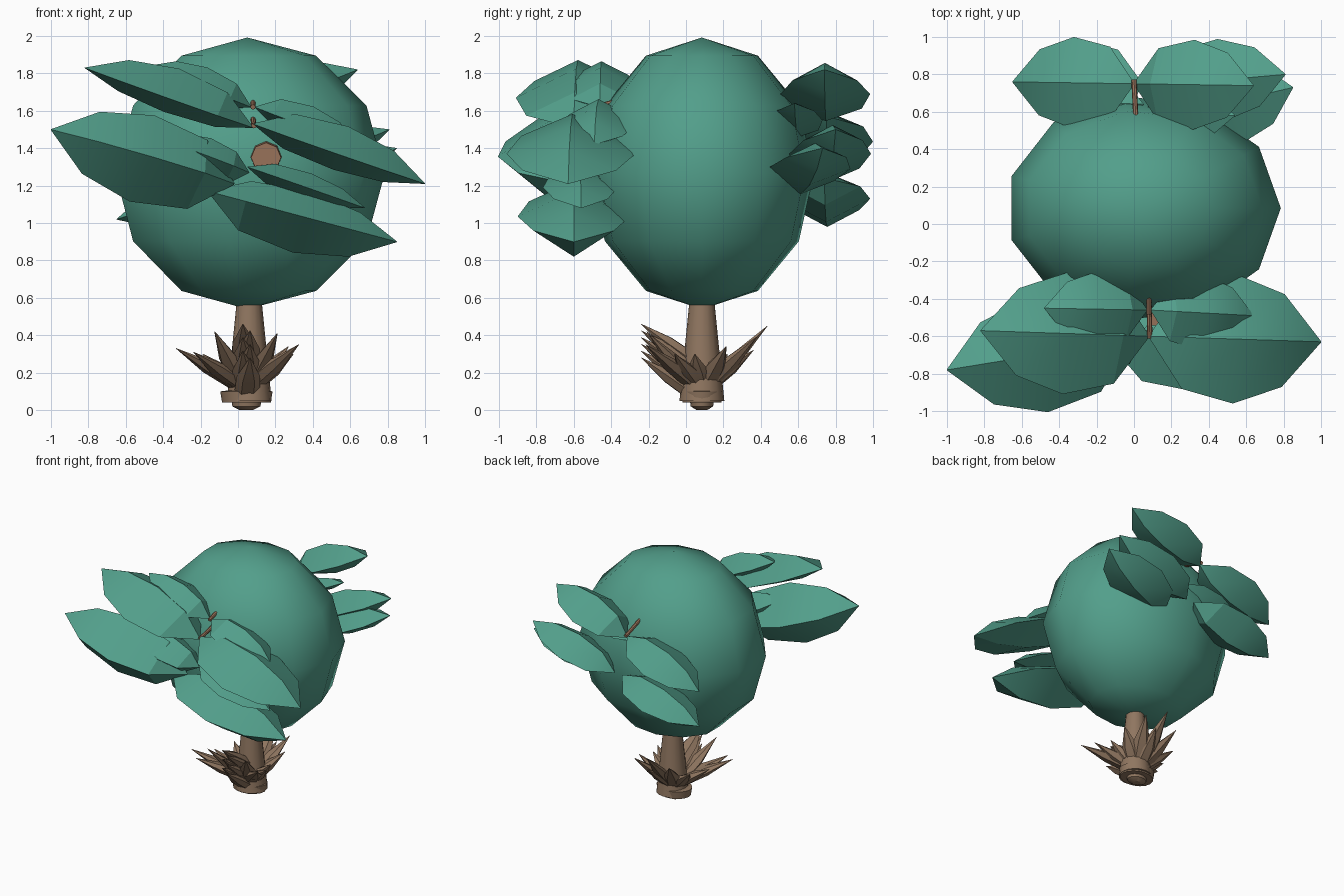
import bpy, math
from mathutils import Vector

if "Cube" in bpy.data.objects:
    bpy.data.objects.remove(bpy.data.objects["Cube"])


def material(name, rgb):
    m = bpy.data.materials.new(name)
    m.diffuse_color = (*rgb, 1)
    m.use_nodes = True
    m.node_tree.nodes["Principled BSDF"].inputs["Base Color"].default_value = m.diffuse_color
    return m


GREEN = material("leaf green", (0.085, 0.345, 0.257))
BROWN = material("bark brown", (0.28, 0.183, 0.118))
TWIG = material("twig brown", (0.33, 0.175, 0.105))


def mesh_object(name, verts, faces, mat, angle=30):
    me = bpy.data.meshes.new(name)
    me.from_pydata([tuple(v) for v in verts], [], faces)
    me.materials.append(mat)
    ob = bpy.data.objects.new(name, me)
    bpy.context.collection.objects.link(ob)
    bpy.ops.object.select_all(action='DESELECT')
    bpy.context.view_layer.objects.active = ob
    ob.select_set(True)
    bpy.ops.object.mode_set(mode='EDIT')
    bpy.ops.mesh.select_all(action='SELECT')
    bpy.ops.mesh.normals_make_consistent(inside=False)
    bpy.ops.object.mode_set(mode='OBJECT')
    bpy.ops.object.shade_smooth_by_angle(angle=math.radians(angle))
    return ob


def loft(name, rings, mat, angle=30):
    """Skin equal-length rings of points and cap both ends."""
    n = len(rings[0])
    verts = [p for r in rings for p in r]
    faces = [(k * n + i, k * n + (i + 1) % n, (k + 1) * n + (i + 1) % n, (k + 1) * n + i)
             for k in range(len(rings) - 1) for i in range(n)]
    faces += [tuple(range(n)), tuple((len(rings) - 1) * n + i for i in range(n))]
    return mesh_object(name, verts, faces, mat, angle)


def frame(a, b):
    d = (b - a).normalized()
    s = d.cross(Vector((0, 0, 1))).normalized()
    return s, s.cross(d).normalized()


def leaf(name, base, tip, half_width, up, down):
    """Lens-shaped leaf with sharp rim and a ridge above and below."""
    a, b = Vector(base), Vector(tip)
    s, u = frame(a, b)
    rings = []
    for t, w in ((0, 0.02), (0.2, 0.8), (0.5, 1), (0.78, 0.72), (1, 0.01)):
        c = a.lerp(b, t)
        rings.append([c + s * w * half_width, c + u * w * up,
                      c - s * w * half_width, c - u * w * down])
    return loft(name, rings, GREEN, 25)


def rod(name, a, b, r0, r1, mat, sides=8):
    a, b = Vector(a), Vector(b)
    s, u = frame(a, b)
    ang = [2 * math.pi * i / sides for i in range(sides)]
    rings = [[c + s * r * math.cos(t) + u * r * math.sin(t) for t in ang]
             for c, r in ((a, r0), (b, r1))]
    return loft(name, rings, mat, 40)


# Crown: coarse smooth ball, narrower front to back, one corner facing +x
bpy.ops.mesh.primitive_uv_sphere_add(segments=11, ring_count=6, radius=1, location=(0.05, 0.085, 1.266))
crown = bpy.context.object
crown.name = "crown"
crown.data.materials.append(GREEN)
for v in crown.data.vertices:
    x, y, z = v.co
    v.co = (0.735 * y, -0.605 * x, 0.726 * z)
bpy.ops.object.shade_smooth()

# Leaves: base, tip, half width, rise above rim, drop below rim
front = [
    ((0.08, -0.60, 1.51), (-0.82, -0.57, 1.83), 0.325, 0.165, 0.08),
    ((0.08, -0.60, 1.53), (1.00, -0.63, 1.21), 0.345, 0.155, 0.09),
    ((0.07, -0.46, 1.62), (-0.48, -0.45, 1.84), 0.20, 0.11, 0.07),
    ((0.09, -0.46, 1.62), (0.64, -0.49, 1.42), 0.20, 0.11, 0.07),
    ((-0.02, -0.62, 1.21), (-1.00, -0.78, 1.50), 0.31, 0.23, 0.25),
    ((-0.16, -0.60, 1.17), (0.85, -0.60, 0.90), 0.30, 0.14, 0.20),
    ((0.06, -0.58, 1.27), (-0.42, -0.62, 1.45), 0.20, 0.10, 0.14),
    ((0.05, -0.57, 1.30), (0.68, -0.56, 1.08), 0.20, 0.08, 0.07),
]
back = [
    ((0.00, 0.75, 1.56), (0.64, 0.74, 1.82), 0.24, 0.14, 0.09),
    ((0.00, 0.75, 1.57), (-0.65, 0.76, 1.30), 0.245, 0.11, 0.09),
    ((0.12, 0.74, 1.24), (0.81, 0.80, 1.50), 0.22, 0.12, 0.10),
    ((0.05, 0.74, 1.24), (-0.65, 0.76, 1.02), 0.235, 0.10, 0.13),
    ((0.20, 0.58, 1.18), (0.85, 0.73, 1.40), 0.23, 0.11, 0.09),
    ((0.05, 0.60, 1.46), (0.54, 0.58, 1.64), 0.14, 0.06, 0.05),
    ((0.05, 0.64, 1.44), (-0.42, 0.66, 1.27), 0.14, 0.06, 0.05),
]
for side, group in (("front", front), ("back", back)):
    for i, spec in enumerate(group):
        leaf(f"{side}_leaf_{i + 1}", *spec)

# Twigs and the cut branch stub
rod("front_twig_upper", (0.08, -0.34, 1.66), (0.08, -0.48, 1.62), 0.014, 0.014, TWIG)
rod("front_twig_lower", (0.08, -0.40, 1.56), (0.085, -0.61, 1.52), 0.014, 0.014, TWIG)
rod("back_twig", (0.01, 0.56, 1.64), (0.0, 0.77, 1.58), 0.014, 0.014, TWIG)
rod("branch_stub", (0.15, -0.30, 1.36), (0.15, -0.54, 1.35), 0.09, 0.08, TWIG)

# Trunk and root collar, turned profiles with a slightly oval section
CX, CY = 0.045, 0.085


def lathe(name, profile, squash):
    ang = [2 * math.pi * i / 16 for i in range(16)]
    return loft(name, [[Vector((CX + r * math.cos(t), CY + r * squash * math.sin(t), z))
                        for t in ang] for r, z in profile], BROWN)


lathe("trunk", [(0.12, 0.05), (0.10, 0.25), (0.063, 0.62)], 1.0).location.x = 0.015
lathe("root_collar", [(0.13, 0.04), (0.14, 0.10), (0.10, 0.105)], 0.8)
lathe("root_tip", [(0.035, 0.0), (0.075, 0.02), (0.08, 0.05)], 0.8)


# Bark spikes: flattened points fanned around the trunk
def spike(name, azimuth, reach, z0, z1, r):
    d = Vector((math.cos(azimuth), math.sin(azimuth), 0))
    c = Vector((CX, CY, 0))
    a = c + d * 0.04 + Vector((0, 0, z0))
    b = c + d * reach + Vector((0, 0, z1))
    m = a.lerp(b, 0.5)
    s, u = frame(a, b)
    ang = [math.pi * i / 3 for i in range(6)]
    loft(name, [[p + s * k * math.cos(t) + u * k * 0.6 * math.sin(t) for t in ang]
                for p, k in ((a, r), (m, r * 0.9), (b, 0.002))], BROWN)


# overlapping scales on the front
for i in range(6):
    spike(f"front_scale_{i}", -math.pi / 2 + 0.06 * (-1) ** i,
          0.325, 0.08 + 0.036 * i, 0.28 + 0.036 * i, 0.07)
# long spikes elsewhere: azimuth in degrees, reach, tip height
fan = [(-47, 0.41, 0.35), (-151, 0.43, 0.33), (90, 0.35, 0.45), (-30, 0.29, 0.30),
       (-135, 0.40, 0.31), (-60, 0.33, 0.41), (-120, 0.34, 0.42), (62, 0.33, 0.39),
       (118, 0.31, 0.38), (30, 0.26, 0.34), (150, 0.27, 0.30), (80, 0.28, 0.32),
       (-10, 0.22, 0.30), (-172, 0.29, 0.29)]
for i, (deg, reach, z) in enumerate(fan):
    spike(f"bark_spike_{i + 1}", math.radians(deg), reach, 0.13, z, 0.065)
